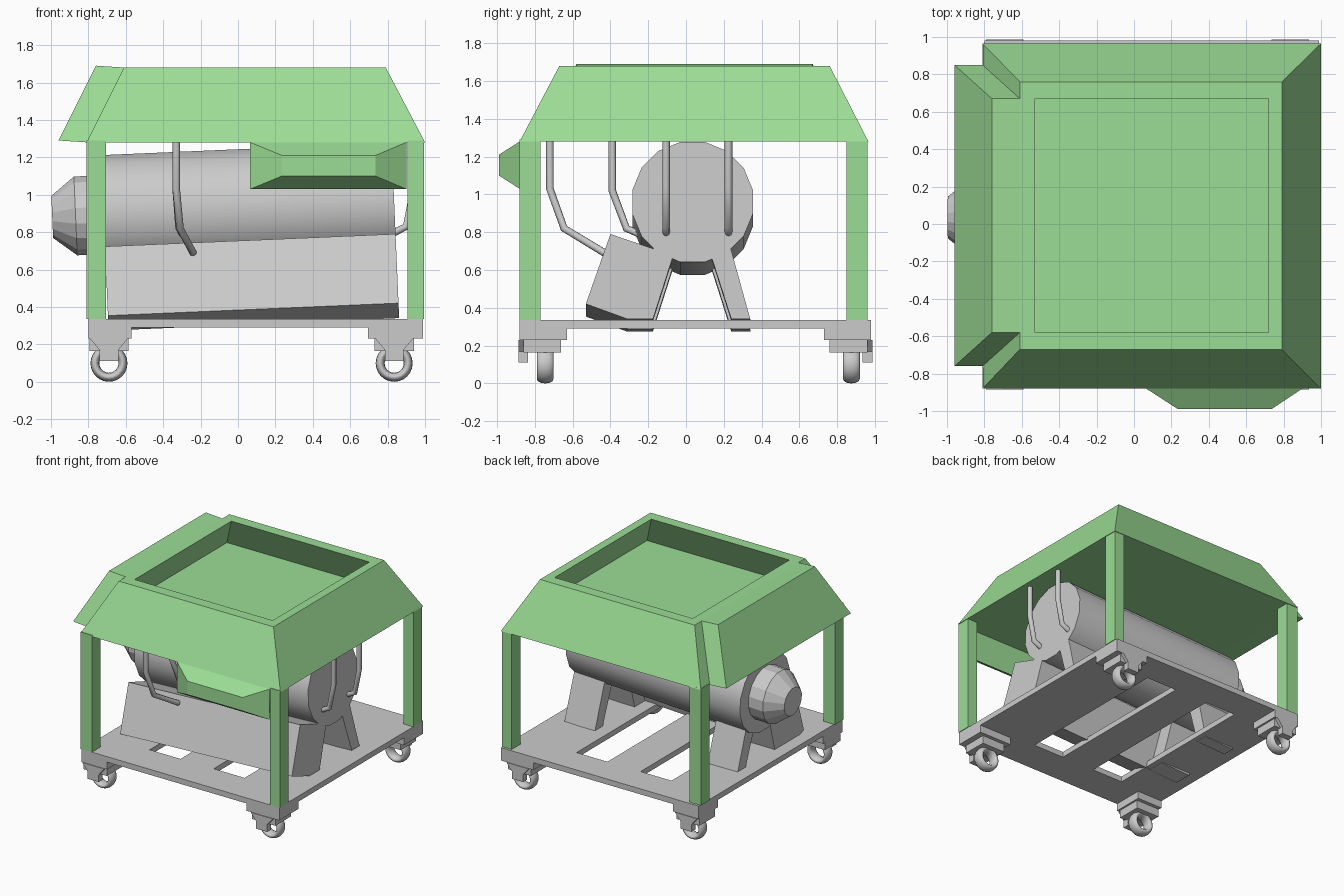
import bpy, bmesh, math
from mathutils import Matrix, Vector

if "Cube" in bpy.data.objects:
    bpy.data.objects.remove(bpy.data.objects["Cube"])

green = bpy.data.materials.new("green_paint")
green.diffuse_color = (0.33, 0.72, 0.30, 1)
green.use_nodes = True
green.node_tree.nodes["Principled BSDF"].inputs["Base Color"].default_value = green.diffuse_color


def finish(name, bm, mat=None, smooth=False):
    bmesh.ops.recalc_face_normals(bm, faces=bm.faces)
    me = bpy.data.meshes.new(name)
    bm.to_mesh(me)
    bm.free()
    ob = bpy.data.objects.new(name, me)
    bpy.context.collection.objects.link(ob)
    if mat:
        me.materials.append(mat)
    if smooth:
        bpy.ops.object.select_all(action='DESELECT')
        ob.select_set(True)
        bpy.context.view_layer.objects.active = ob
        bpy.ops.object.shade_smooth_by_angle(angle=math.radians(35))
    return ob


def loft(name, rings, mat=None, smooth=False, xf=None):
    """Skin a list of point rings and cap both ends."""
    bm = bmesh.new()
    vs = [[bm.verts.new(xf @ Vector(p) if xf else p) for p in r] for r in rings]
    for a, b in zip(vs, vs[1:]):
        n = len(a)
        for i in range(n):
            bm.faces.new((a[i], a[(i + 1) % n], b[(i + 1) % n], b[i]))
    bm.faces.new(vs[0])
    bm.faces.new(vs[-1])
    return finish(name, bm, mat, smooth)


def rect_z(x0, x1, y0, y1, z):
    return [(x0, y0, z), (x1, y0, z), (x1, y1, z), (x0, y1, z)]


def rect_y(x0, x1, z0, z1, y):
    return [(x0, y, z0), (x1, y, z0), (x1, y, z1), (x0, y, z1)]


def box(name, x0, x1, y0, y1, z0, z1, mat=None):
    return loft(name, [rect_z(x0, x1, y0, y1, z0), rect_z(x0, x1, y0, y1, z1)], mat)


def circle_x(x, r, z=0.96, y=0.035, n=16):
    return [(x, y + r * math.cos((i + .5) * math.tau / n),
             z + r * math.sin((i + .5) * math.tau / n)) for i in range(n)]


def pipe(name, pts, r=0.02):
    cu = bpy.data.curves.new(name, 'CURVE')
    cu.dimensions = '3D'
    cu.bevel_depth = r
    cu.bevel_resolution = 2
    cu.use_fill_caps = True
    sp = cu.splines.new('POLY')
    sp.points.add(len(pts) - 1)
    for p, c in zip(sp.points, pts):
        p.co = (*c, 1)
    ob = bpy.data.objects.new(name, cu)
    bpy.context.collection.objects.link(ob)


# Canopy with sloped sides and a sunken tray whose walls follow the slope
loft("canopy", [rect_z(-.81, 1.0, -.88, .965, 1.28), rect_z(-.61, .79, -.67, .76, 1.68),
                rect_z(-.53, .72, -.58, .67, 1.68), rect_z(-.66, .85, -.71, .80, 1.42)], green)

# Thick panel on the left slope
panel = [(-.81, -.76, 1.28), (-.81, .85, 1.28), (-.61, .67, 1.68), (-.61, -.58, 1.68)]
loft("left_panel", [panel, [(x - .15, y, z + .01) for x, y, z in panel]], green)

# Front hood
loft("front_hood", [rect_y(.065, .90, 1.03, 1.28, -.88),
                    rect_y(.235, .735, 1.10, 1.21, -.99)], green)

# Corner posts
for sx, x0, x1 in (("left", -.81, -.705), ("right", .905, .995)):
    for sy, y0, y1 in (("front", -.88, -.77), ("back", .85, .96)):
        box(f"{sy}_{sx}_post", x0, x1, y0, y1, .335, 1.29, green)

# Base plate with two long slots
xs, ys = (-.80, -.38, -.10, .20, .48, .99), (-.88, -.60, .73, .98)
bm = bmesh.new()
g = [[bm.verts.new((x, y, .335)) for y in ys] for x in xs]
for i in range(5):
    for j in range(3):
        if not (j == 1 and i in (1, 3)):
            bm.faces.new((g[i][j], g[i + 1][j], g[i + 1][j + 1], g[i][j + 1]))
base = finish("base_plate", bm)
mod = base.modifiers.new("thickness", 'SOLIDIFY')
mod.thickness = .045
mod.offset = -1

# Casters: stepped mounts, outer bracket and ring wheel
for sx, wx, x0, x1 in (("left", -.69, -.80, -.57), ("right", .835, .695, .99)):
    for sy, s, ye, wy in (("front", 1, -.88, -.745), ("back", -1, .98, .875)):
        tag = f"{sy}_{sx}"

        def span(a, b):
            return sorted((ye + s * a, ye + s * b))
        box(tag + "_mount", x0, x1, *span(0, .25), .23, .29)
        box(tag + "_step", wx - .105, wx + .105, *span(.02, .22), .165, .235)
        prof = [(-.10, .23), (-.05, .17), (-.05, .11), (.05, .11), (.05, .17), (.10, .23)]
        loft(tag + "_bracket", [[(wx + x, y, z) for x, z in prof] for y in span(-.006, .045)])
        bpy.ops.mesh.primitive_torus_add(major_segments=24, minor_segments=12, major_radius=.075,
                                         minor_radius=.024, location=(wx, wy, .099),
                                         rotation=(math.pi / 2, 0, 0))
        wheel = bpy.context.object
        wheel.name = tag + "_wheel"
        wheel.scale.z = 1.85
        bpy.ops.object.shade_smooth()

# Tilted drum, its nozzle, supports and side box
pivot = Vector((.835, 0, .96))
tilt = Matrix.Translation(pivot) @ Matrix.Rotation(-.043, 4, 'Y') @ Matrix.Translation(-pivot)
loft("drum", [circle_x(-.74, .325), circle_x(.835, .325)], smooth=True, xf=tilt)
loft("drum_nozzle", [circle_x(-.70, .215), circle_x(-.87, .215), circle_x(-.995, .115)], xf=tilt)
side = [(-.40, .79), (-.53, .42), (-.31, .34), (-.18, .715)]
loft("side_box", [[(x, y, z) for y, z in side] for x in (-.72, .835)], xf=tilt)
for sx, x0, x1 in (("left", -.72, -.45), ("right", .56, .835)):
    for sy, leg in (("front", [(-.06, .70), (-.18, .715), (-.31, .34), (-.175, .34)]),
                    ("back", [(.125, .70), (.235, .72), (.34, .34), (.24, .34)])):
        loft(f"{sy}_{sx}_drum_leg", [[(x, y, z) for y, z in leg] for x in (x0, x1)], xf=tilt)

# Pipes from the canopy to the side box and the drum
pipe("outer_side_pipe", [(-.33, -.72, 1.30), (-.33, -.72, 1.03), (-.31, -.645, .82),
                         (-.24, -.43, .69)])
pipe("inner_side_pipe", [(-.33, -.39, 1.30), (-.33, -.39, 1.02), (-.315, -.315, .82),
                         (-.29, -.22, .78)])
for tag, y in (("front", -.105), ("back", .225)):
    pipe(tag + "_end_pipe", [(.94, y, 1.30), (.94, y, 1.03), (.90, y, .83), (.82, y, .79)])
